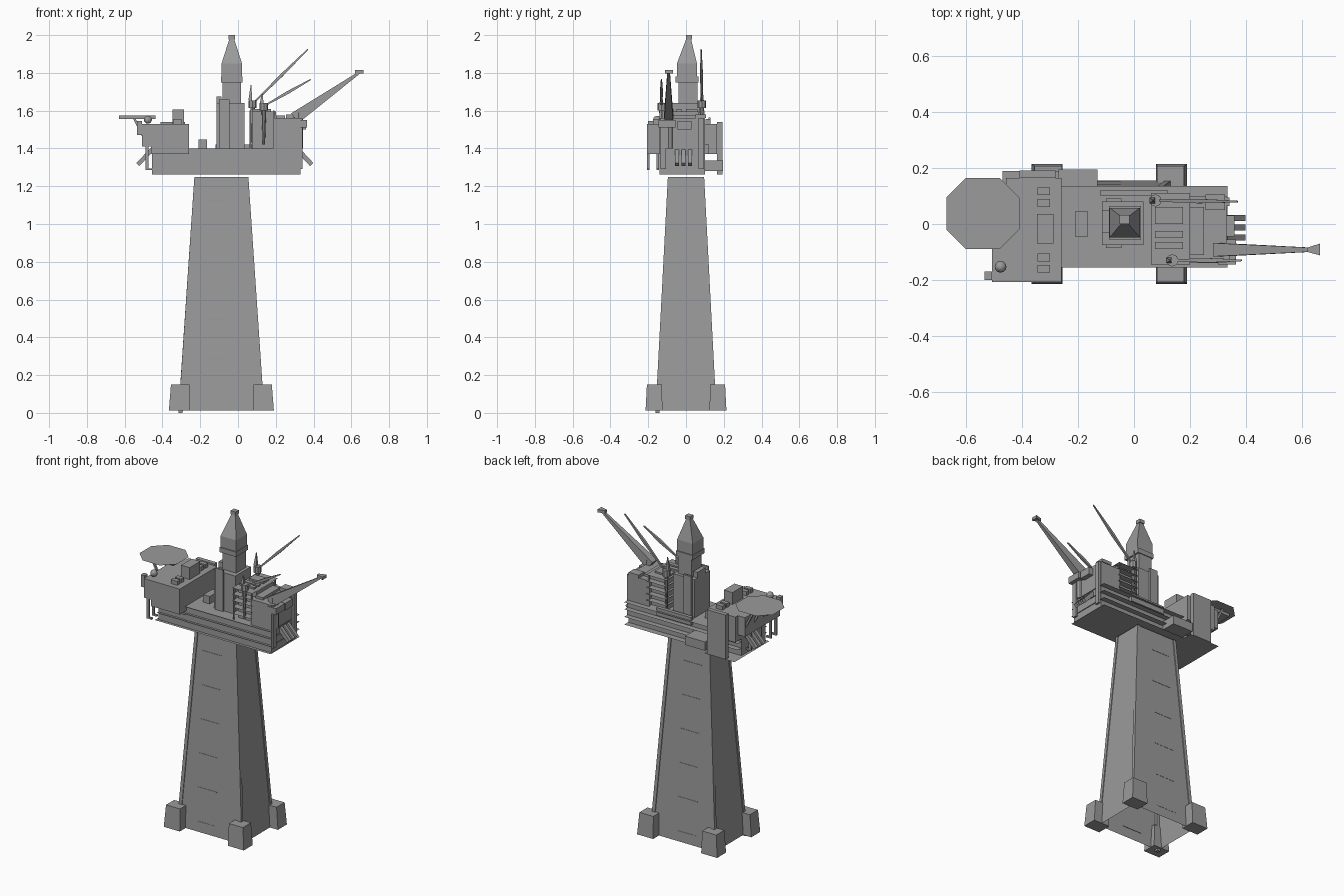
import bpy, bmesh, math
from mathutils import Vector

GREY = bpy.data.materials.new("dark_grey")
GREY.diffuse_color = (0.325, 0.325, 0.325, 1)


def make(name, verts, faces):
    me = bpy.data.meshes.new(name)
    me.from_pydata(verts, [], faces)
    bm = bmesh.new()
    bm.from_mesh(me)
    bmesh.ops.recalc_face_normals(bm, faces=bm.faces)
    bm.to_mesh(me)
    bm.free()
    ob = bpy.data.objects.new(name, me)
    bpy.context.collection.objects.link(ob)
    return ob


def rect(r, z):
    x0, x1, y0, y1 = r
    return [(x0, y0, z), (x1, y0, z), (x1, y1, z), (x0, y1, z)]


SIDES = [(0, 1, 5, 4), (1, 2, 6, 5), (2, 3, 7, 6), (3, 0, 4, 7)]
CAPS = [(3, 2, 1, 0), (4, 5, 6, 7)]


def loft(name, lo, z0, hi, z1, caps=True):
    return make(name, rect(lo, z0) + rect(hi, z1), SIDES + (CAPS if caps else []))


def box(name, x0, x1, y0, y1, z0, z1):
    return loft(name, (x0, x1, y0, y1), z0, (x0, x1, y0, y1), z1)


def sheet(name, x0, x1, y0, y1, z):
    return make(name, rect((x0, x1, y0, y1), z), [(0, 1, 2, 3)])


def beam(name, a, b, wa, wb, ha=None, hb=None):
    """Tapered four-sided bar from a to b: w is half width, h half height."""
    a, b = Vector(a), Vector(b)
    ha, hb = ha or wa, hb or wb
    d = (b - a).normalized()
    s = d.cross(Vector((0, 0, 1)))
    s = s.normalized() if s.length > 0.01 else Vector((0, 1, 0))
    u = s.cross(d)
    vs = [p + s * w * i + u * h * j for p, w, h in ((a, wa, ha), (b, wb, hb))
          for i, j in ((-1, -1), (1, -1), (1, 1), (-1, 1))]
    return make(name, vs, SIDES + CAPS)


def drum(name, x, y, z0, z1, r0, r1, n=8):
    bpy.ops.mesh.primitive_cone_add(vertices=n, radius1=r0, radius2=r1, depth=z1 - z0,
                                    location=(x, y, (z0 + z1) / 2))
    bpy.context.object.name = name


# Tapered support tower: open shell, corner posts, feet
CX = -0.088
def span(w, d):
    return (CX - w, CX + w, -d, d)


loft("tower_shell", span(0.222, 0.156), 0.012, span(0.139, 0.091), 1.25, caps=False)
for sx in (-1, 1):
    for sy in (-1, 1):
        def corner(x0, x1, y0, y1):
            xs = sorted((CX + sx * x0, CX + sx * x1))
            ys = sorted((sy * y0, sy * y1))
            return (*xs, *ys)
        loft("corner_post", corner(0.205, 0.227, 0.14, 0.161), 0.0 if sx + sy == -2 else 0.012,
             corner(0.123, 0.143, 0.077, 0.096), 1.25)
        loft("tower_foot", corner(0.167, 0.278, 0.125, 0.214), 0.012,
             corner(0.170, 0.267, 0.127, 0.207), 0.15)
for i in range(6):
    t = 0.06 + i * 0.168
    d = 0.156 - 0.065 * t
    for s in (-1, 1):
        beam("tower_seam", (CX - 0.09, s * d, 1.25 * t), (CX + 0.04, s * d, 1.25 * t), 0.002, 0.002)

# Main hull with projecting deck sheets
box("hull", -0.26, 0.33, -0.14, 0.10, 1.262, 1.40)
box("hull_west", -0.455, -0.26, -0.14, 0.10, 1.262, 1.37)
for z in (1.26, 1.308, 1.355, 1.40):
    sheet("deck_sheet", -0.26, 0.335, -0.155, 0.135, z)
sheet("west_deck_sheet", -0.47, -0.26, -0.155, 0.19, 1.26)
for z in (1.31, 1.35):
    sheet("west_deck_sheet", -0.455, -0.26, -0.155, 0.135, z)

# Accommodation block on the west end
box("quarters", -0.458, -0.26, -0.207, 0.165, 1.37, 1.53)
box("quarters_wing", -0.508, -0.458, -0.207, 0.14, 1.41, 1.53)
box("wing_bracket", -0.535, -0.508, -0.20, -0.17, 1.47, 1.545)
box("rear_panel", -0.41, -0.28, 0.165, 0.192, 1.262, 1.54)
box("rear_store", -0.27, -0.13, 0.10, 0.195, 1.28, 1.335)
box("roof_house", -0.347, -0.287, -0.07, 0.035, 1.53, 1.605)
for y in (-0.16, -0.12, 0.075, 0.117):
    box("roof_unit", -0.345, -0.30, y - 0.014, y + 0.014, 1.53, 1.555)
for y in (-0.20, -0.15, -0.05, 0.05):
    box("west_column", -0.49, -0.475, y - 0.006, y + 0.006, 1.29, 1.41)
    box("west_landing", -0.49, -0.455, y - 0.006, y + 0.006, 1.285, 1.295)
bpy.ops.mesh.primitive_uv_sphere_add(segments=12, ring_count=8, radius=0.021,
                                     location=(-0.477, -0.153, 1.552))
bpy.context.object.name = "radome"

# Octagonal landing deck and its supports
ring = [(-0.67, -0.02), (-0.60, -0.09), (-0.48, -0.09), (-0.41, -0.02),
        (-0.41, 0.095), (-0.48, 0.165), (-0.60, 0.165), (-0.67, 0.095)]
make("landing_deck", [(x, y, 1.575) for x, y in ring], [tuple(range(8))])
box("landing_frame", -0.63, -0.436, -0.02, 0.095, 1.556, 1.574)
for y in (-0.05, 0.04, 0.125):
    beam("landing_strut", (-0.49, y, 1.44), (-0.55, y, 1.56), 0.006, 0.006)

# Lifeboat chutes on both ends
for y in (-0.048, -0.013, 0.022):
    beam("lifeboat_east", (0.325, y, 1.385), (0.39, y, 1.315), 0.011, 0.011, 0.012, 0.012)
    beam("lifeboat_west", (-0.45, y + 0.04, 1.40), (-0.53, y + 0.04, 1.315), 0.011, 0.011)

# Drilling derrick
box("derrick_base", -0.114, 0.034, -0.075, 0.08, 1.40, 1.64)
box("derrick_cabin", -0.114, -0.087, -0.03, 0.05, 1.64, 1.675)
for y in (-0.08, 0.085):
    box("derrick_bracket", -0.10, -0.045, y - 0.006, y + 0.006, 1.40, 1.66)
box("derrick_mid", -0.081, 0.015, -0.04, 0.06, 1.64, 1.75)
box("derrick_band", -0.09, 0.025, -0.055, 0.065, 1.75, 1.78)
box("derrick_upper", -0.087, 0.021, -0.048, 0.058, 1.78, 1.85)
loft("derrick_spire", (-0.087, 0.021, -0.048, 0.058), 1.85, (-0.044, -0.022, 0.003, 0.025), 1.985)
box("derrick_cap", -0.051, -0.016, 0, 0.032, 1.978, 2.0)
box("deck_locker", -0.21, -0.165, -0.045, 0.045, 1.40, 1.447)

# Process modules on the east end, with stacked floors
box("process_core", 0.075, 0.20, -0.10, 0.07, 1.40, 1.595)
for z in (1.44, 1.48, 1.52, 1.56, 1.60):
    sheet("process_floor", 0.06, 0.20, -0.145, 0.11, z)
for x in (0.065, 0.19):
    for y in (-0.135, 0.095):
        box("process_post", x - 0.004, x + 0.004, y - 0.004, y + 0.004, 1.40, 1.60)
for y0, y1 in ((-0.09, -0.065), (-0.05, -0.025), (0, 0.06)):
    box("process_hatch", 0.075, 0.175, y0, y1, 1.595, 1.61)
box("east_module", 0.19, 0.33, -0.14, 0.10, 1.40, 1.56)
box("east_roof_rib", 0.20, 0.25, -0.11, 0.06, 1.56, 1.575)
box("east_roof_box", 0.255, 0.325, 0.05, 0.105, 1.56, 1.58)
box("east_gallery", 0.29, 0.36, -0.045, 0.03, 1.50, 1.545)
box("rear_duct", -0.12, 0.12, 0.10, 0.122, 1.37, 1.42)
for y in (-0.12, 0.08):
    box("east_column", 0.33, 0.342, y - 0.015, y + 0.015, 1.29, 1.56)

# Large boom crane
box("crane_platform", 0.30, 0.365, -0.145, -0.055, 1.51, 1.55)
drum("crane_pedestal", 0.32, -0.092, 1.40, 1.59, 0.025, 0.025)
beam("crane_boom", (0.30, -0.092, 1.56), (0.645, -0.092, 1.803), 0.024, 0.007, 0.032, 0.006)
make("crane_head", [(x, y, z) for z in (1.798, 1.816) for x, y in
     ((0.62, -0.10), (0.665, -0.112), (0.665, -0.07), (0.62, -0.084))], SIDES + CAPS)

# Two slim lattice cranes
for x, y, zb, zc, tip, peak in ((0.137, -0.13, 1.42, 1.60, (0.385, -0.13, 1.765), 1.69),
                                (0.077, 0.084, 1.40, 1.615, (0.37, 0.08, 1.925), 1.735)):
    drum("slim_crane_post", x, y, zb, zc, 0.006, 0.012)
    drum("slim_crane_cab", x, y, zc, zc + 0.04, 0.022, 0.022)
    beam("slim_crane_mast", (x - 0.012, y, zc + 0.04), (x - 0.008, y, peak), 0.01, 0.002)
    a, b = Vector((x + 0.01, y, zc + 0.03)), Vector(tip)
    m = a.lerp(b, 0.5)
    beam("slim_boom_lower", a, m, 0.004, 0.008)
    beam("slim_boom_upper", m, b, 0.008, 0.003)

# One dark grey for every part
for ob in bpy.context.scene.objects:
    ob.data.materials.append(GREY)
